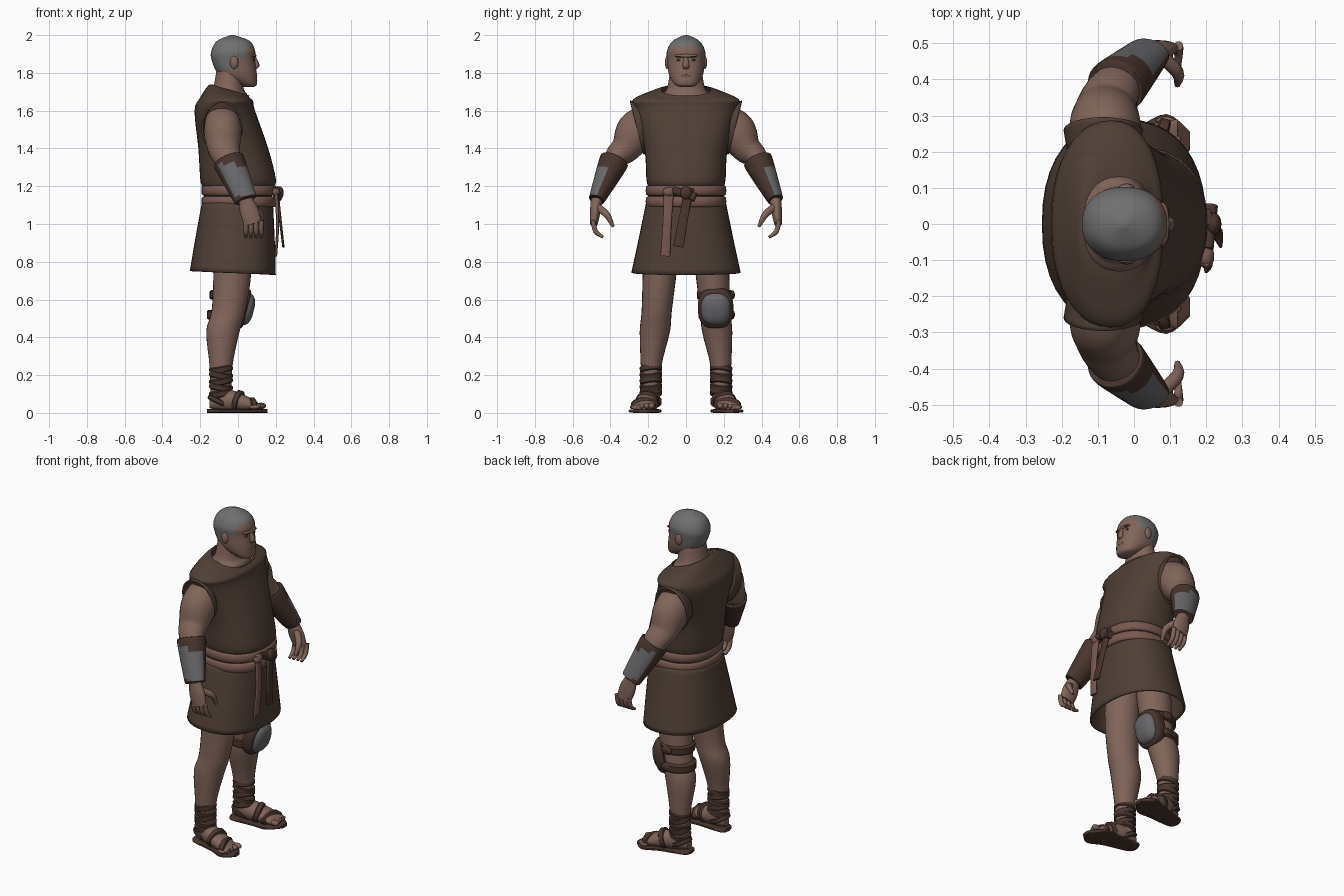
import bpy, math
from mathutils import Vector

cube = bpy.data.objects.get("Cube")
if cube:
    bpy.data.objects.remove(cube, do_unlink=True)

X, Y, Z = Vector((1, 0, 0)), Vector((0, 1, 0)), Vector((0, 0, 1))


def material(name, red, green, blue):
    mat = bpy.data.materials.new(name)
    mat.use_nodes = True
    mat.diffuse_color = (red, green, blue, 1)
    shader = mat.node_tree.nodes["Principled BSDF"]
    shader.inputs["Base Color"].default_value = mat.diffuse_color
    return mat


skin = material("skin", .22, .13, .1)
lips = material("lips", .16, .08, .06)
cloth = material("brown cloth", .08, .05, .036)
leather = material("dark leather", .066, .035, .026)
sash = material("tan sash", .19, .1, .08)
steel = material("grey steel", .14, .14, .15)
hair = material("cropped grey hair", .16, .16, .16)


def smooth_path(rows, sub):
    """Catmull-Rom interpolation of whole stations."""
    last = len(rows) - 1
    out = []
    for i in range(last):
        before, start, end, after = (rows[max(0, min(last, i + k))] for k in (-1, 0, 1, 2))
        for step in range(sub):
            t = step / sub
            out.append([b + t / 2 * (c - a + t * (2 * a - 5 * b + 4 * c - d + t * (3 * (b - c) + d - a)))
                        for a, b, c, d in zip(before, start, end, after)])
    return out + [rows[last]]


def loft(name, mats, stations, ref=X, along=None, sides=24, sub=4, cap=True, power=2,
         rule=None, wall=0, mirror=False):
    """Skin oval rings; a station is (centre, half width along ref, other half width, tilt)."""
    rows = []
    for centre, wide, *rest in stations:
        deep = rest[0] if rest else wide
        tilt = rest[1] if len(rest) > 1 else 0
        rows.append((*centre, wide, deep, tilt))
    rows = smooth_path(rows, sub)
    last = len(rows) - 1
    centres = [Vector(row[:3]) for row in rows]
    verts, faces = [], []
    for i, (centre, row) in enumerate(zip(centres, rows)):
        wide, deep, tilt = row[3:]
        axis = along or (centres[min(i + 1, last)] - centres[max(i - 1, 0)]).normalized()
        across = (ref - axis * ref.dot(axis)).normalized()
        depth = axis.cross(across)
        for j in range(sides):
            angle = math.tau * j / sides
            c, s = math.cos(angle), math.sin(angle)
            cp = math.copysign(abs(c) ** (2 / power), c)
            sp = math.copysign(abs(s) ** (2 / power), s)
            verts.append(centre + across * wide * cp + depth * deep * sp + axis * tilt * c)
    for i in range(last):
        for j in range(sides):
            k = (j + 1) % sides
            low, high = i * sides, (i + 1) * sides
            faces.append((low + j, low + k, high + k, high + j))
    if cap:
        faces.append(tuple(reversed(range(sides))))
        faces.append(tuple(range(last * sides, len(verts))))
    mesh = bpy.data.meshes.new(name)
    mesh.from_pydata(verts, [], faces)
    for mat in mats if isinstance(mats, list) else [mats]:
        mesh.materials.append(mat)
    if rule:
        for face in mesh.polygons:
            face.material_index = int(rule(face.center, face.normal))
    ob = bpy.data.objects.new(name, mesh)
    bpy.context.collection.objects.link(ob)
    if wall:
        ob.modifiers.new("wall", "SOLIDIFY").thickness = wall
    if mirror:
        pair = ob.modifiers.new("other side", "MIRROR")
        pair.use_axis = (False, True, False)
        pair.use_mirror_merge = False
    bpy.ops.object.select_all(action="DESELECT")
    ob.select_set(True)
    bpy.context.view_layer.objects.active = ob
    bpy.ops.object.shade_smooth_by_angle(angle=math.radians(45))


def stack(name, mats, rows, **options):
    """Level rings; a row is (height, back, front, half width, tilt)."""
    stations = [(((back + front) / 2, 0, height), (front - back) / 2, *rest)
                for height, back, front, *rest in rows]
    loft(name, mats, stations, along=Z, sides=40, **options)


def band(name, mat, centre, axis, wide, deep, half, ref=X, mirror=False):
    """Strap with softened edges, wrapped round a limb."""
    centre, axis = Vector(centre), Vector(axis).normalized()
    edge = .008
    stations = [(centre - axis * half, wide - edge, deep - edge),
                (centre - axis * half * .7, wide, deep),
                (centre + axis * half * .7, wide, deep),
                (centre + axis * half, wide - edge, deep - edge)]
    loft(name, mat, stations, ref=ref, along=axis, sub=1, mirror=mirror)


def blob(name, mat, centre, wide, deep, tall, mirror=False):
    """Ellipsoid."""
    stations = []
    for i in range(11):
        angle = math.pi * i / 10
        size = max(math.sin(angle), .01)
        stations.append((Vector(centre) - Z * tall * math.cos(angle), wide * size, deep * size))
    loft(name, mat, stations, along=Z, sides=16, sub=1, mirror=mirror)


# Head and neck
def above_hairline(centre, normal):
    forehead, temple, nape = 1.945, 1.875, 1.82
    return centre.z > (forehead if centre.x > .05 else temple if centre.x > -.03 else nape)


stack("head", [skin, hair], [
    (1.725, .03, .08, .03), (1.74, 0, .1, .06), (1.79, -.1, .1, .09), (1.87, -.14, .09, .1),
    (1.92, -.14, .09, .1), (1.97, -.11, .06, .07), (2, -.04, -.02, .01)],
    sub=9, power=2.2, rule=above_hairline)
stack("neck", skin, [(1.6, -.15, .05, .16), (1.68, -.15, .05, .13), (1.72, -.13, .03, .1),
                     (1.84, -.11, .03, .08)])
loft("nose", skin, [((.086, 0, 1.885), .009), ((.1, 0, 1.84), .018, .014), ((.09, 0, 1.82), .014, .008)],
     ref=Y, along=Z, sides=16)
blob("mouth", lips, (.096, 0, 1.785), .006, .026, .007)
blob("brow", skin, (.078, 0, 1.89), .02, .06, .012)
blob("ears", skin, (-.02, .1, 1.855), .022, .012, .034, mirror=True)
blob("eyes", leather, (.082, .036, 1.868), .006, .014, .006, mirror=True)
blob("eyebrows", leather, (.09, .034, 1.887), .006, .02, .004, mirror=True)

# Tunic and skirt
stack("tunic", cloth, [
    (1.2, -.19, .19, .2), (1.24, -.2, .2, .21), (1.4, -.21, .16, .22), (1.6, -.23, .09, .27),
    (1.66, -.2, .08, .28, -.01), (1.7, -.16, .06, .18, -.03), (1.71, -.14, .06, .13, -.03)],
    cap=False, power=2.3)
loft("armholes", cloth, [((-.085, .2, 1.525), .1, .13), ((-.085, .26, 1.51), .11, .147)],
     cap=False, wall=.01, mirror=True)
stack("skirt", cloth, [(1.12, -.18, .175, .2), (.9, -.22, .185, .245), (.74, -.245, .19, .28, -.01)],
      cap=False, power=2.3, wall=.01)

# Two-layer sash over a dark core
stack("waist_core", leather, [(1.08, -.18, .18, .2), (1.22, -.18, .18, .2)], power=2.3)
for name, height in (("sash_lower", 1.118), ("sash_upper", 1.178)):
    stack(name, sash, [(height + rise, -.18 - swell, .19 + swell, .2 + swell)
                       for rise, swell in ((-.027, 0), (-.02, .012), (.02, .012), (.027, 0))],
          sub=2, power=2.3)

# Knot and hanging ends
loft("sash_end", sash, [((.2, -.09, 1.19), .027, .01), ((.21, -.1, 1), .023, .008),
                        ((.2, -.11, .83), .026, .007)], ref=Y, power=3)
loft("strap_end", leather, [((.2, .02, 1.19), .024, .014), ((.22, -.01, 1.05), .024, .008),
                            ((.24, -.04, .88), .027, .006)], ref=Y, power=3)
loft("knot_wrap", leather, [((.2, -.07, 1.18), .02), ((.21, .05, 1.14), .022)], power=2.5)
blob("sash_knot", sash, (.2, -.09, 1.17), .022, .034, .027)
blob("strap_knot", leather, (.22, 0, 1.165), .022, .032, .035)

# Arms
shoulder = Vector((-.08, .18, 1.56))
elbow = Vector((-.05, .38, 1.335))
wrist = Vector((.04, .473, 1.13))
knuckles = Vector((.08, .488, 1))
loft("arms", skin, [(shoulder, .09), ((-.08, .26, 1.49), .1, .11), ((-.075, .32, 1.4), .086, .08),
                    (elbow, .07, .06), (wrist, .04, .03)], mirror=True)


def outer_plate(centre, normal):
    faces_out = normal.dot(Vector((.3, .9, .3))) > .42
    return faces_out and .1 < (elbow.z - centre.z) / (elbow.z - wrist.z) < .9


loft("bracers", [leather, steel], [(elbow, .078, .07), (elbow.lerp(wrist, .08), .083, .077),
                                   (elbow.lerp(wrist, .92), .064, .046), (wrist, .058, .04)],
     sides=32, sub=6, rule=outer_plate, mirror=True)

# Hands with curled fingers
loft("palms", skin, [(wrist, .036, .03), (wrist.lerp(knuckles, .5), .05, .028), (knuckles, .046, .02)],
     mirror=True)
bend, curl = Vector((0, -.01, -.04)), Vector((0, -.03, .01))
for i, name in enumerate(("little", "ring", "middle", "index")):
    base = knuckles + X * (.027 * i - .038)
    loft(name + "_fingers", skin, [(base - bend / 2, .013), (base + bend, .013),
                                   (base + bend * 2 + curl, .008)], sides=10, mirror=True)
loft("thumbs", skin, [((.07, .47, 1.09), .02), ((.12, .42, 1.05), .018), ((.12, .385, .985), .008)],
     sides=12, mirror=True)

# Legs
loft("legs", skin, [((-.03, .13, .95), .1), ((-.03, .14, .74), .1, .09), ((-.05, .155, .54), .09, .08),
                    ((-.08, .165, .43), .088, .08), ((-.09, .185, .24), .06, .054),
                    ((-.09, .185, .05), .055, .046)], along=Z, mirror=True)

# Feet, sandals and ankle wraps
loft("feet", skin, [((-.15, .18, .05), .025), ((-.08, .19, .07), .05, .06),
                    ((.04, .215, .05), .06, .042), ((.12, .23, .03), .06, .015)],
     ref=Y, along=X, mirror=True)
thick = .01
loft("soles", leather, [((x, y, thick), wide, thick) for x, y, wide in (
    (-.165, .18, .015), (-.14, .18, .05), (0, .2, .066), (.09, .22, .084), (.155, .23, .025))],
     ref=Y, along=X, power=4, mirror=True)
for i, name in enumerate(("big", "second", "third", "fourth", "little")):
    size = .017 - .0015 * i
    blob(name + "_toes", skin, (.123 - .009 * i, .182 + .026 * i, .02 + size), .026, size, size, mirror=True)
for i in range(5):
    lean = .2 if i % 2 else -.2
    band("ankle_wraps_%d" % (i + 1), leather, (-.09, .186, .105 + .032 * i), (lean, .1, 1),
         .063, .059, .018, mirror=True)
band("heel_straps", leather, (-.1, .186, .06), (.5, 0, 1), .064, .057, .014, mirror=True)
band("instep_straps", leather, (0, .205, .06), (1, .3, -.3), .062, .06, .017, ref=Y, mirror=True)
band("toe_straps", leather, (.07, .22, .042), (1, -.25, 0), .072, .04, .017, ref=Y, mirror=True)

# Knee guard on one leg: pad, plate and rear straps
facing = Vector((1, 0, -.25)).normalized()
knee = Vector((0, .157, .56))


def guard(name, mat, rows):
    loft(name, mat, [(knee + facing * out, wide, tall) for out, wide, tall in rows],
         ref=Y, along=facing, sides=32, sub=3, power=2.6)


guard("knee_pad", leather, [(-.02, .088, .1), (.01, .094, .11), (.04, .09, .105), (.05, .076, .09)])
guard("knee_plate", steel, [(.03, .08, .09), (.055, .076, .085), (.075, .058, .065), (.085, .025, .03)])
for name, centre in (("upper", (-.046, .152, .625)), ("lower", (-.06, .16, .52))):
    band(name + "_knee_strap", leather, centre, Z, .105, .094, .025)
    blob(name + "_strap_buckle", leather, (-.04, .245, centre[2]), .035, .014, .024)
